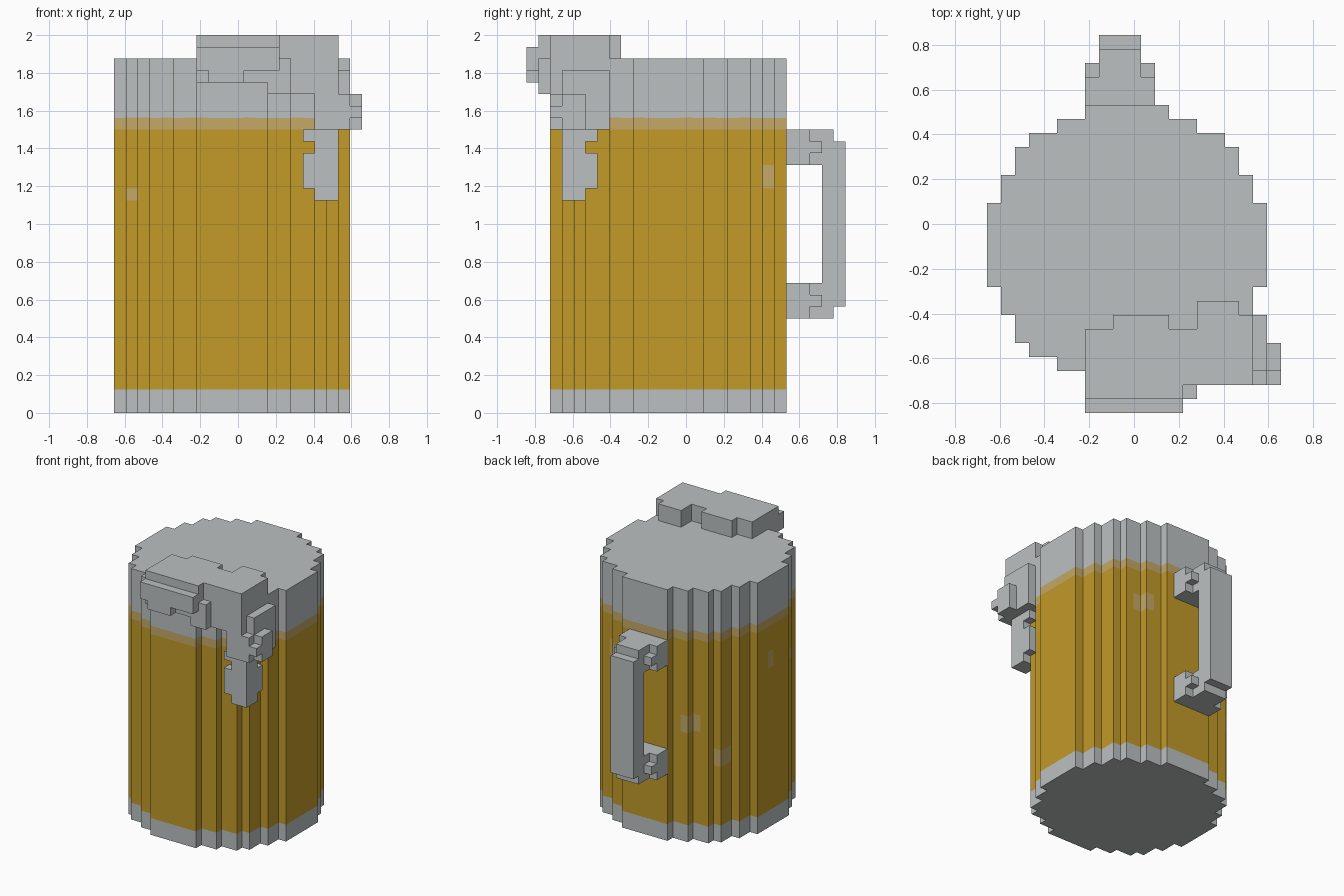
import bpy
import bmesh
import math
from itertools import product

V = 0.0625                      # block size
ORIGIN = (-0.03125, -0.09375, 0.0)   # axis of the mug body

if "Cube" in bpy.data.objects:
    bpy.data.objects.remove(bpy.data.objects["Cube"], do_unlink=True)


def material(name, rgb):
    rgba = (*[(c / 255) ** 2.2 for c in rgb], 1.0)
    m = bpy.data.materials.new(name)
    m.use_nodes = True
    m.diffuse_color = rgba
    m.node_tree.nodes["Principled BSDF"].inputs["Base Color"].default_value = rgba
    return m


GREY = material("pale grey", (186, 191, 191))
AMBER = material("amber", (193, 153, 45))
LIGHT = material("light amber", (195, 167, 102))


def box(x0, x1, y0, y1, z0, z1):
    return set(product(range(x0, x1), range(y0, y1), range(z0, z1)))


def boxes(*specs):
    return set().union(*(box(*s) for s in specs))


def block_part(name, cells, mats, rule=lambda c: 0):
    """Skin a set of blocks with outer faces only, then merge flat areas."""
    bm = bmesh.new()
    verts = {}

    def vert(p):
        if p not in verts:
            verts[p] = bm.verts.new([o + V * c for o, c in zip(ORIGIN, p)])
        return verts[p]

    for cell in cells:
        for axis, side in product(range(3), (0, 1)):
            near = list(cell)
            near[axis] += 1 if side else -1
            if tuple(near) in cells:
                continue
            u, v = (axis + 1) % 3, (axis + 2) % 3
            quad = []
            for a, b in ((0, 0), (1, 0), (1, 1), (0, 1)):
                p = list(cell)
                p[axis] += side
                p[u] += a
                p[v] += b
                quad.append(vert(tuple(p)))
            face = bm.faces.new(quad if side else quad[::-1])
            face.material_index = rule(cell)
    bmesh.ops.dissolve_limit(bm, angle_limit=math.radians(1), verts=bm.verts,
                             edges=bm.edges, delimit={'MATERIAL'})
    mesh = bpy.data.meshes.new(name)
    bm.to_mesh(mesh)
    bm.free()
    for m in mats:
        mesh.materials.append(m)
    obj = bpy.data.objects.new(name, mesh)
    bpy.context.collection.objects.link(obj)
    return obj


# Mug body: stepped cylinder, half width for each row away from the axis
half_width = [10, 10, 10, 9, 9, 8, 8, 7, 5, 3]
body = set()
for row, w in enumerate(half_width):
    body |= box(-w, w, row, row + 1, 0, 30) | box(-w, w, -row - 1, -row, 0, 30)

# Bubbles showing on the amber wall
bubbles = boxes((-5, -4, 8, 9, 13, 15), (-6, -5, 7, 8, 13, 15),
                (-8, -7, 5, 7, 9, 11), (-10, -9, 0, 1, 19, 21),
                (4, 5, 8, 9, 19, 21), (5, 6, 7, 8, 19, 21),
                (-9, -8, -5, -4, 18, 19))


def body_colour(cell):
    z = cell[2]
    if cell in bubbles or z == 24:
        return 2
    return 1 if 2 <= z < 24 else 0


block_part("mug_body", body, [GREY, AMBER, LIGHT], body_colour)

# Handle: two arms with stepped ends, joined by an upright grip
handle = boxes((-2, 1, 13, 15, 9, 23), (-2, 1, 13, 14, 8, 24))
for z in (8, 21):
    handle |= boxes((-3, 2, 10, 12, z, z + 3), (-3, 2, 12, 13, z + 1, z + 2),
                    (-2, 1, 12, 13, z, z + 3))
block_part("handle", handle, [GREY])

# Foam spilling over the front rim
foam_top = boxes((-3, 4, -12, -7, 29, 31), (-2, 1, -12, -7, 28, 31),
                 (-3, 3, -11, -6, 28, 31), (-3, 4, -11, -6, 30, 32),
                 (-1, 3, -10, -5, 30, 32), (3, 5, -11, -7, 27, 30),
                 (4, 6, -10, -6, 28, 32),
                 (5, 8, -9, -4, 30, 32), (6, 9, -10, -5, 29, 32))
block_part("foam_top", foam_top - body, [GREY])

# Foam running down the front corner
foam_side = boxes((5, 9, -10, -6, 27, 29), (7, 10, -9, -5, 25, 29),
                  (7, 10, -10, -5, 24, 27), (9, 11, -9, -7, 24, 27),
                  (9, 11, -10, -7, 25, 26))
block_part("foam_side", foam_side - body - foam_top, [GREY])

# Drip below the foam
drip = boxes((6, 9, -9, -6, 23, 24), (7, 9, -9, -7, 18, 24),
             (6, 9, -8, -6, 19, 22), (7, 8, -9, -6, 19, 22),
             (6, 8, -9, -7, 19, 22))
block_part("foam_drip", drip - body, [GREY])
